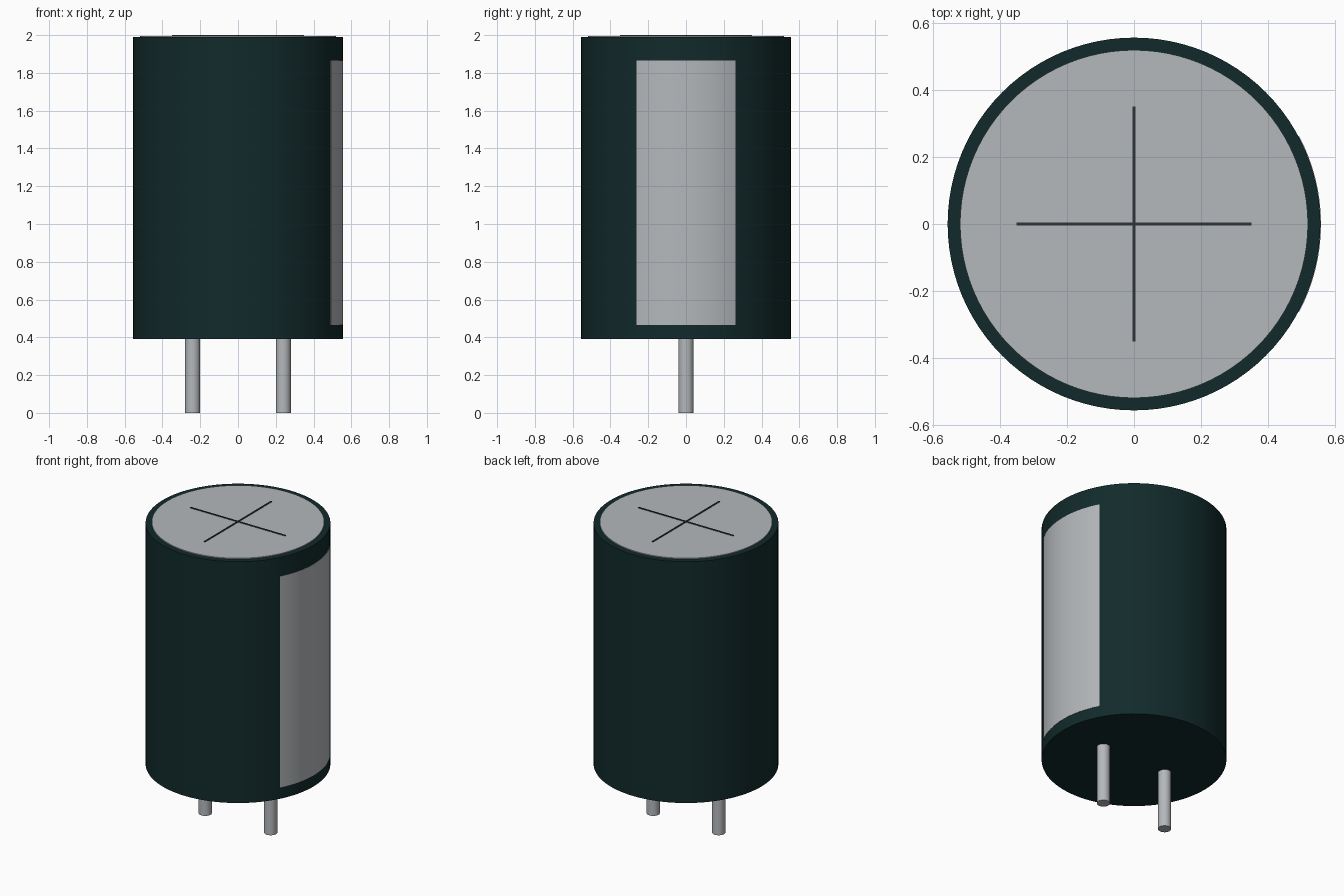
import bpy, bmesh, math
from mathutils import Matrix

cube = bpy.data.objects.get("Cube")
if cube:
    bpy.data.objects.remove(cube, do_unlink=True)


def make_material(name, colour):
    mat = bpy.data.materials.new(name)
    mat.use_nodes = True
    mat.diffuse_color = (*colour, 1)
    mat.node_tree.nodes["Principled BSDF"].inputs["Base Color"].default_value = (*colour, 1)
    return mat


sleeve_green = make_material("dark green sleeve", (0.006, 0.023, 0.024))
silver = make_material("silver grey", (0.46, 0.48, 0.5))
groove_grey = make_material("dark groove", (0.03, 0.033, 0.04))


def finish(bm, name, mat):
    bmesh.ops.recalc_face_normals(bm, faces=bm.faces)
    mesh = bpy.data.meshes.new(name)
    bm.to_mesh(mesh)
    bm.free()
    mesh.materials.append(mat)
    obj = bpy.data.objects.new(name, mesh)
    bpy.context.collection.objects.link(obj)
    bpy.ops.object.select_all(action="DESELECT")
    obj.select_set(True)
    bpy.context.view_layer.objects.active = obj
    bpy.ops.object.shade_smooth_by_angle(angle=math.radians(30))
    return obj


def cylinder(name, radius, bottom, top, mat, sides, x=0):
    bm = bmesh.new()
    bmesh.ops.create_cone(bm, cap_ends=True, segments=sides, radius1=radius, radius2=radius,
                          depth=top - bottom, matrix=Matrix.Translation((x, 0, (bottom + top) / 2)))
    return finish(bm, name, mat)


# Sleeved can, metal top and the two leads
R = 0.555
cylinder("can_body", R, 0.39, 1.99, sleeve_green, 96)
cylinder("top_disc", 0.518, 1.98, 1.996, silver, 96)
for side, x in (("left", 0.24), ("right", -0.24)):
    cylinder(side + "_lead", 0.04, 0, 0.4, silver, 24, x)

# Pressure vent cross on the top
for name, size in (("vent_line_across", (0.7, 0.01)), ("vent_line_deep", (0.01, 0.7))):
    bm = bmesh.new()
    bmesh.ops.create_cube(bm, size=1, matrix=Matrix.Translation((0, 0, 1.997))
                          @ Matrix.Diagonal((*size, 0.006, 1)))
    finish(bm, name, groove_grey)

# Polarity stripe: a thin curved plate wrapped round the left side
half = math.radians(28)
bm = bmesh.new()
profile = [(R - 0.004, 0.465), (R + 0.002, 0.465), (R + 0.002, 1.865), (R - 0.004, 1.865)]
start = bm.faces.new([bm.verts.new((r * math.cos(half), -r * math.sin(half), z)) for r, z in profile])
bmesh.ops.spin(bm, geom=[start] + start.edges[:] + start.verts[:], cent=(0, 0, 0),
               axis=(0, 0, 1), angle=2 * half, steps=16, use_duplicate=False)
finish(bm, "polarity_stripe", silver)
